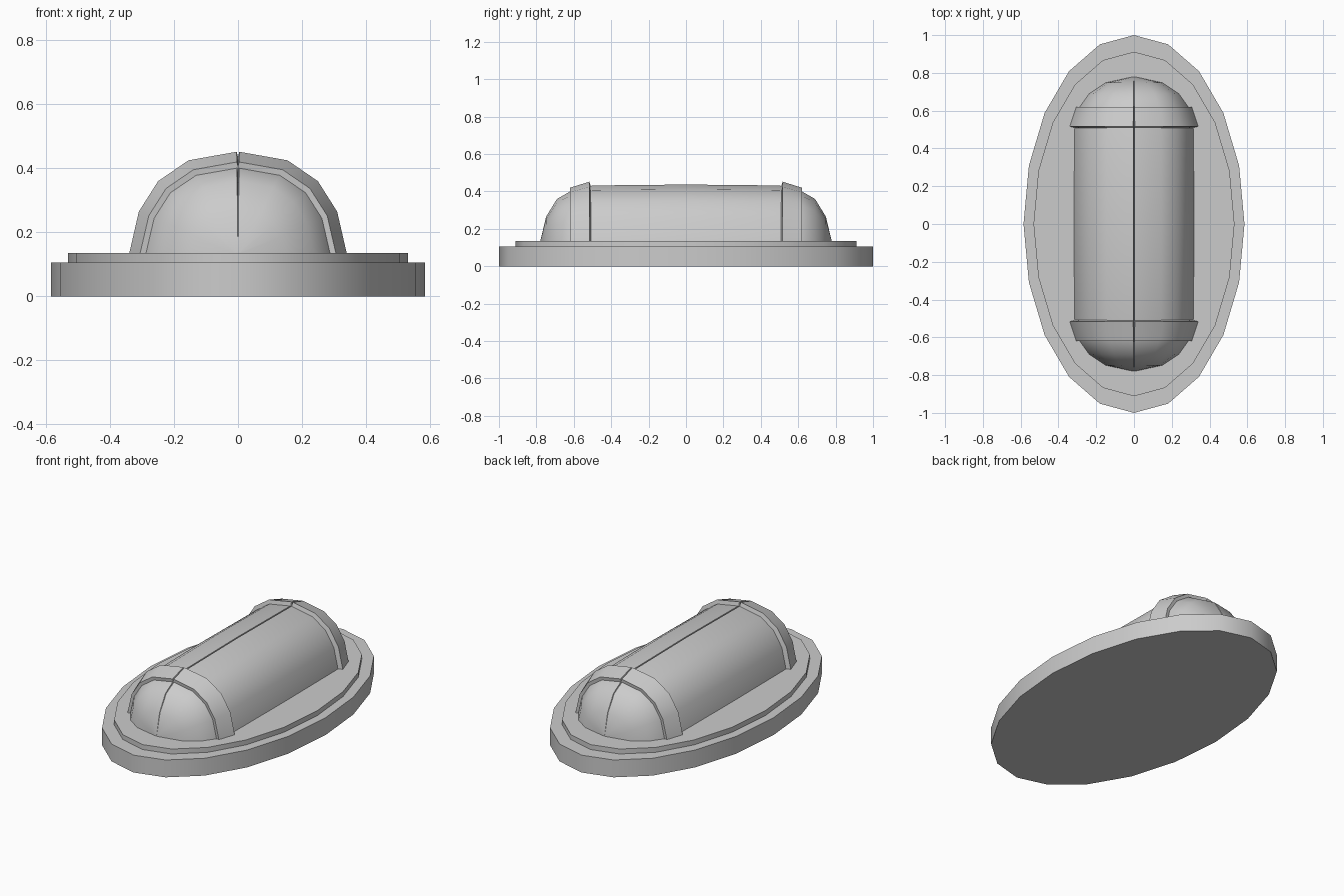
import bpy, math

if "Cube" in bpy.data.objects:
    bpy.data.objects.remove(bpy.data.objects["Cube"])

BASE_Z = 0.135
# unit half-arch, from the crown groove down to the foot
ARCH = [(0.012, 1.0), (0.456, 0.915), (0.735, 0.71), (0.912, 0.41), (1.0, 0.0)]


def make(name, verts, faces, angle=40):
    me = bpy.data.meshes.new(name)
    me.from_pydata(verts, [], faces)
    ob = bpy.data.objects.new(name, me)
    bpy.context.collection.objects.link(ob)
    bpy.ops.object.select_all(action='DESELECT')
    ob.select_set(True)
    bpy.context.view_layer.objects.active = ob
    bpy.ops.object.mode_set(mode='EDIT')
    bpy.ops.mesh.select_all(action='SELECT')
    bpy.ops.mesh.normals_make_consistent(inside=False)
    bpy.ops.object.mode_set(mode='OBJECT')
    bpy.ops.object.shade_smooth_by_angle(angle=math.radians(angle))
    return ob


def plate(name, rx, ry, z0, z1, n=20):
    a = [2 * math.pi * i / n for i in range(n)]
    verts = [(rx * math.sin(t), ry * math.cos(t), z) for z in (z0, z1) for t in a]
    faces = [(i, (i + 1) % n, n + (i + 1) % n, n + i) for i in range(n)]
    faces += [tuple(range(n)), tuple(range(n, 2 * n))]
    return make(name, verts, faces)


def arch_loft(name, rings, closed=False):
    """Skin arches given as (y, half width, height), with a fine groove at x = 0."""
    verts = []
    for y, w, h in rings:
        right = [(x * w, y, BASE_Z + z * h) for x, z in ARCH]
        left = [(-x, yy, z) for x, yy, z in reversed(right)]
        verts += left + [(0, y, BASE_Z + 0.95 * h)] + right
    n, m = 2 * len(ARCH) + 1, len(rings)
    faces = []
    for r in range(m if closed else m - 1):
        s = (r + 1) % m
        faces += [(r * n + i, r * n + i + 1, s * n + i + 1, s * n + i) for i in range(n - 1)]
    # foot faces
    if closed:
        faces += [tuple(r * n + k for r in range(m)) for k in (0, n - 1)]
    else:
        faces.append(tuple(r * n for r in range(m)) +
                     tuple(r * n + n - 1 for r in reversed(range(m))))
        faces += [tuple(range(n)), tuple((m - 1) * n + i for i in range(n))]
    return make(name, verts, faces)


# stepped oval base
plate("base_plate", 0.585, 1.0, 0.0, 0.105)
plate("base_step", 0.532, 0.912, 0.105, BASE_Z)

# rounded cover with domed ends
half = [(0.5, 0.315, 0.297), (0.62, 0.287, 0.265), (0.69, 0.237, 0.225),
        (0.748, 0.15, 0.13), (0.778, 0.012, 0.004)]
rings = [(-y, w, h) for y, w, h in reversed(half)] + [(0, 0.318, 0.302)] + half
arch_loft("cover", rings)

# raised band at each end
for side, name in ((-1, "front_band"), (1, "back_band")):
    arch_loft(name, [(side * 0.505, 0.30, 0.28), (side * 0.517, 0.34, 0.317),
                     (side * 0.62, 0.306, 0.285), (side * 0.615, 0.275, 0.25)], closed=True)
